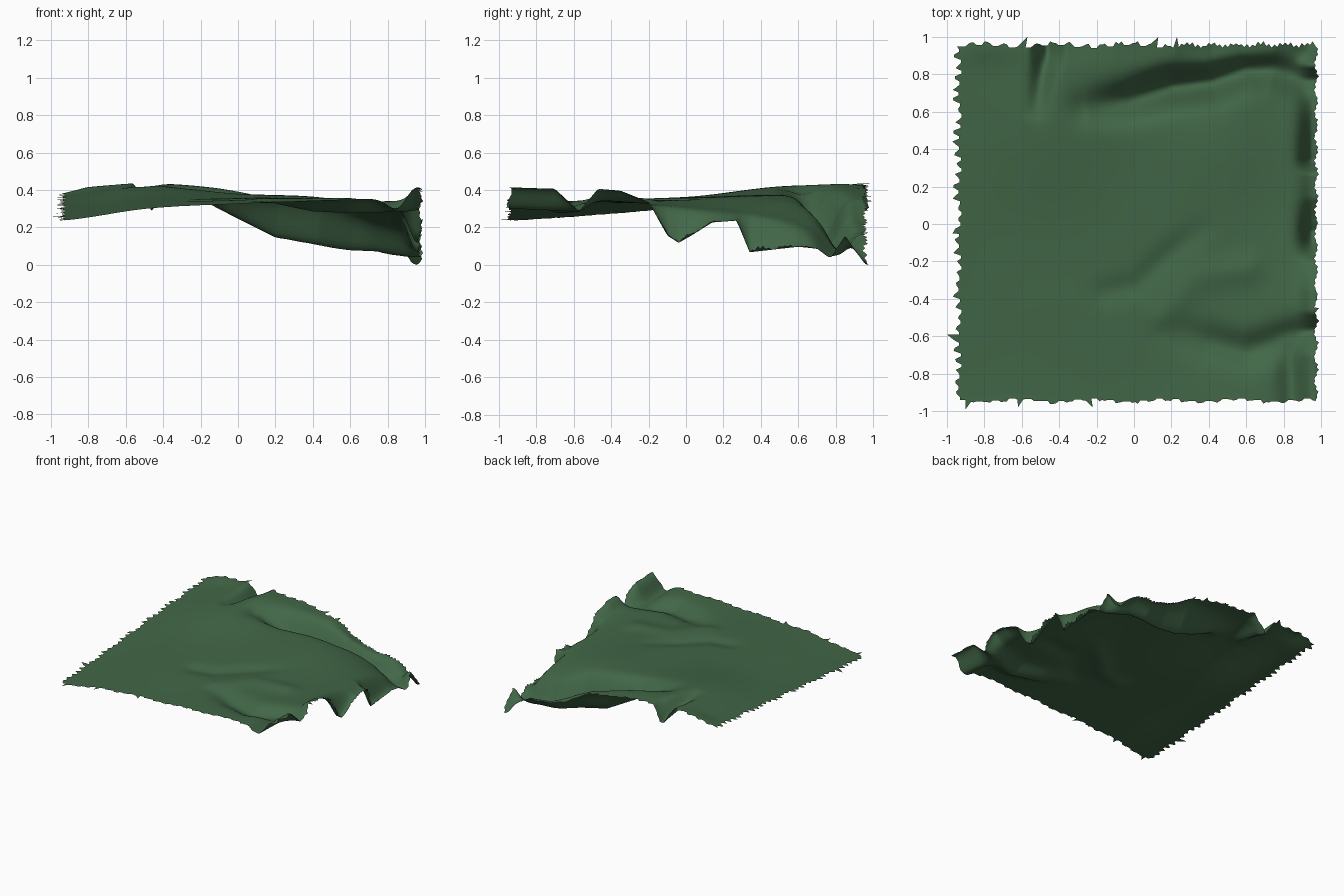
import bpy
import bmesh
import math
import random
from mathutils import Vector

random.seed(4)
default = bpy.data.objects.get("Cube")
if default:
    bpy.data.objects.remove(default)

# Broad plateau: heights on an even lattice, rows run front to back
PLATEAU = [
    (.24, .305, .33, .35, .36),
    (.27, .33, .35, .34, .35),
    (.31, .36, .365, .35, .30),
    (.35, .42, .385, .355, .23),
    (.38, .44, .40, .27, .08),
]

# Guide lines that pull the ground to a height: reach, then x, y, z points
front_valley = (.09, [(.2, -.56, .33), (.4, -.63, .29), (.6, -.68, .28), (.95, -.58, .28)])
corner_crease = (.07, [(.85, -1, .305), (.83, -.65, .29)])
centre_ridge = (.08, [(.6, -.24, .36), (.34, -.27, .36), (.14, -.48, .36)])
centre_fold = (.07, [(.36, -.04, .345), (.2, -.16, .335), (.02, -.33, .335), (-.15, -.37, .335)])
back_notch = (.05, [(-.46, 1, .29), (-.5, .75, .37), (-.53, .55, .42)])
gully = (.09, [(-.25, .62, .38), (-.02, .66, .26), (.2, .73, .15), (.42, .76, .11),
               (.6, .83, .07), (.75, .84, .06), (.95, .77, .04)])
back_rim = (.09, [(x, .96, z) for x, z in (
    (-1, .37), (-.8, .42), (-.56, .44), (-.46, .29), (-.37, .43), (-.1, .41),
    (.22, .35), (.42, .23), (.58, .18), (.75, .17), (.87, .1), (1, .02))])
right_rim = (.06, [(.96, y, z) for y, z in (
    (-1, .42), (-.7, .41), (-.57, .29), (-.47, .41), (-.35, .4), (-.2, .34),
    (-.1, .16), (-.04, .12), (.03, .16), (.14, .23), (.27, .24), (.34, .07),
    (.6, .1), (.7, .09), (.77, .04), (.85, .16), (.96, .0))])
GUIDES = [front_valley, corner_crease, centre_ridge, centre_fold, back_notch,
          gully, back_rim, right_rim]


def spline(values, t):
    """Smooth curve through evenly spaced values, t from zero to one."""
    last = len(values) - 1
    t = min(max(t, 0), 1) * last
    i = min(int(t), last - 1)
    f = t - i
    a, b, c, d = (values[min(max(i + k, 0), last)] for k in (-1, 0, 1, 2))
    return b + f / 2 * (c - a + f * (2 * a - 5 * b + 4 * c - d + f * (3 * (b - c) + d - a)))


def nearest(points, x, y):
    """Distance to a guide line and its height at the closest point."""
    best = (math.inf, 0)
    for (ax, ay, az), (bx, by, bz) in zip(points, points[1:]):
        dx, dy = bx - ax, by - ay
        f = ((x - ax) * dx + (y - ay) * dy) / (dx * dx + dy * dy)
        f = min(max(f, 0), 1)
        dist = math.hypot(x - ax - f * dx, y - ay - f * dy)
        best = min(best, (dist, az + f * (bz - az)))
    return best


def ground_height(x, y):
    u, v = (x / .95 + 1) / 2, (y / .95 + 1) / 2
    z = spline([spline(row, u) for row in PLATEAU], v)
    for reach, points in GUIDES:
        dist, target = nearest(points, x, y)
        z += (target - z) * math.exp(-(dist / reach) ** 2)
    return z


def ragged(index, depth):
    """Outward offset of a torn border point."""
    tooth = depth * random.uniform(.3, 1) if index % 2 else 0
    return tooth + .008 * math.sin(index * .7)


# Ground sheet with torn, toothed borders
N = 130
LEFT, RIGHT, FRONT, BACK = -.93, .97, -.94, .95
bm = bmesh.new()
grid = []
for j in range(N + 1):
    row = []
    for i in range(N + 1):
        x = LEFT + (RIGHT - LEFT) * i / N
        y = FRONT + (BACK - FRONT) * j / N
        if i == 0:
            x -= ragged(j // 2, .035)
        elif i == N:
            x += ragged(j, .012)
        if j == 0:
            y -= ragged(i // 3, .015)
        elif j == N:
            y += ragged(i if x > .2 else i // 3, .022)
        row.append(bm.verts.new((x, y, 0)))
    grid.append(row)

# Long stray spikes on the borders
SPIKES = [(-1, -.59), (-.97, -.05), (-.57, 1), (.13, 1), (.23, 1),
          (-.9, -.99), (-.62, -.98), (-.22, -.98), (.99, -.45)]
border = grid[0] + grid[-1] + [v for row in grid for v in (row[0], row[-1])]
for sx, sy in SPIKES:
    tip = min(border, key=lambda v: (v.co - Vector((sx, sy, 0))).length)
    tip.co.x, tip.co.y = sx, sy

for v in bm.verts:
    v.co.z = max(ground_height(v.co.x, v.co.y), 0)
low = min(v.co.z for v in bm.verts)
for v in bm.verts:
    v.co.z -= low

for j in range(N):
    for i in range(N):
        face = bm.faces.new((grid[j][i], grid[j][i + 1], grid[j + 1][i + 1], grid[j + 1][i]))
        face.smooth = True

mesh = bpy.data.meshes.new("ground_sheet")
bm.to_mesh(mesh)
bm.free()
ground = bpy.data.objects.new("ground_sheet", mesh)
bpy.context.collection.objects.link(ground)

# Grass green
colour = (.054, .135, .063, 1)
grass = bpy.data.materials.new("grass_green")
grass.use_nodes = True
grass.diffuse_color = colour
shader = next(n for n in grass.node_tree.nodes if n.type == "BSDF_PRINCIPLED")
shader.inputs["Base Color"].default_value = colour
mesh.materials.append(grass)
